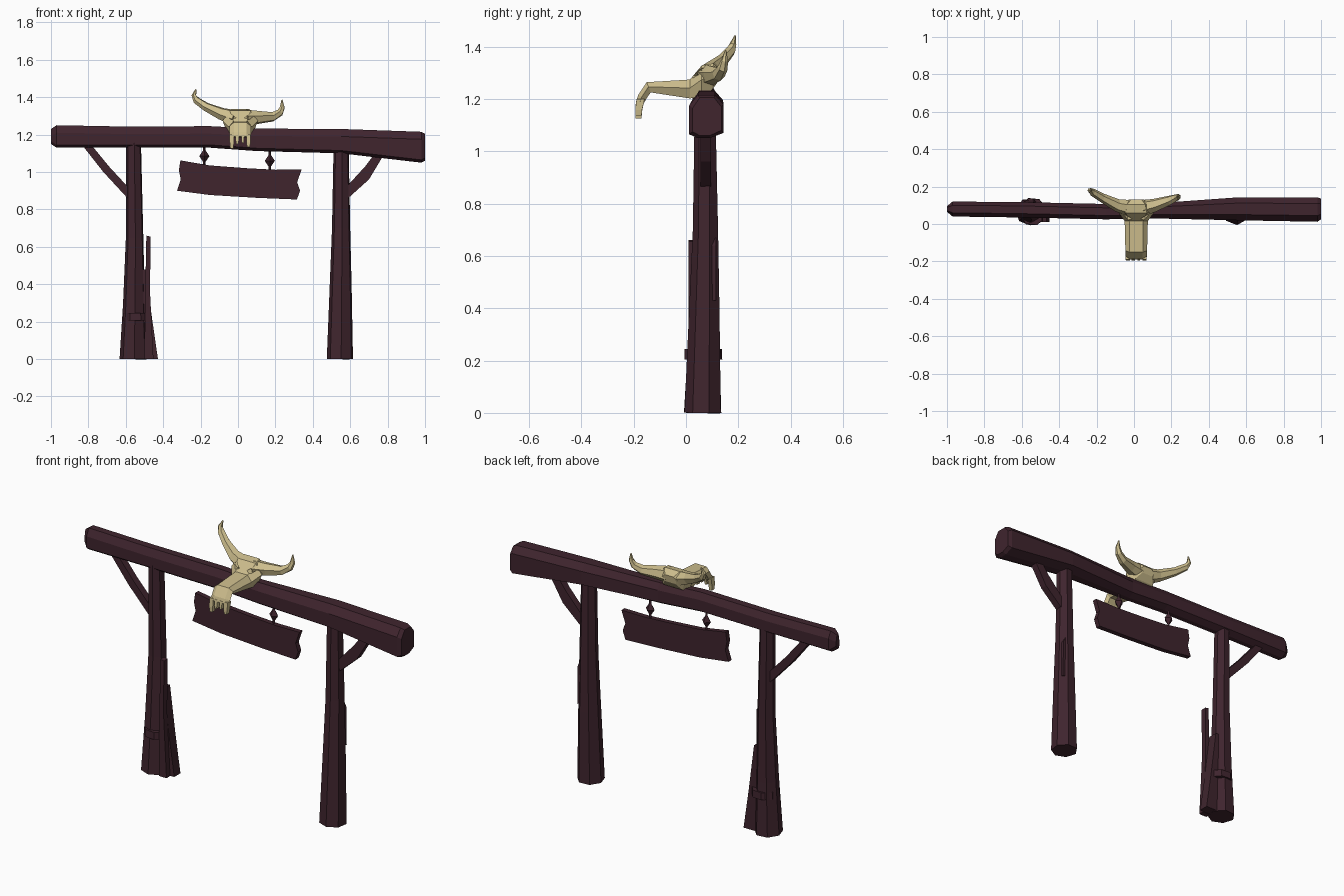
import bpy, bmesh, math
from mathutils import Vector


def material(name, rgb):
    m = bpy.data.materials.new(name)
    m.diffuse_color = (*rgb, 1)
    return m


WOOD = material("dark_wood", (0.050, 0.018, 0.027))
BONE = material("old_bone", (0.62, 0.52, 0.27))


def loft(name, rings, mat):
    """Skin a list of equal-sized point rings and cap both ends."""
    bm = bmesh.new()
    vs = [[bm.verts.new(p) for p in r] for r in rings]
    n = len(vs[0])
    for a, b in zip(vs, vs[1:]):
        for i in range(n):
            j = (i + 1) % n
            bm.faces.new((a[i], a[j], b[j], b[i]))
    bm.faces.new(vs[0][::-1])
    bm.faces.new(vs[-1])
    bmesh.ops.recalc_face_normals(bm, faces=bm.faces[:])
    me = bpy.data.meshes.new(name)
    bm.to_mesh(me)
    bm.free()
    me.materials.append(mat)
    ob = bpy.data.objects.new(name, me)
    bpy.context.collection.objects.link(ob)
    return ob


def tube(name, path, mat, sides=6, phase=0.3):
    """Tapered tube along (x, y, z, radius) points."""
    rings = []
    for i, (x, y, z, r) in enumerate(path):
        a = Vector(path[max(i - 1, 0)][:3])
        b = Vector(path[min(i + 1, len(path) - 1)][:3])
        t = (b - a).normalized()
        u = Vector((0, 1, 0)).cross(t).normalized()
        v = t.cross(u)
        rings.append([Vector((x, y, z)) + r * (math.cos(k) * u + math.sin(k) * v)
                      for k in (phase + math.tau * s / sides for s in range(sides))])
    return loft(name, rings, mat)


def slab(name, outline, y0, y1, mat=WOOD):
    """Front-view outline given depth along y."""
    return loft(name, [[(x, y, z) for x, z in outline] for y in (y0, y1)], mat)


def beam_ring(x, zt, zb, y0, y1):
    c, w = (y0 + y1) / 2, y1 - y0
    return [(x, c - .25 * w, zt), (x, c + .25 * w, zt), (x, y1, zt - .035),
            (x, y1, zb + .02), (x, c + .1 * w, zb), (x, c - .25 * w, zb), (x, y0, zb + .015),
            (x, y0, zt - .04)]


# Crossbeam, warped along its length
loft("crossbeam", [beam_ring(*s) for s in (
    (-1.0, 1.23, 1.15, .065, .095), (-.97, 1.25, 1.13, .04, .12),
    (-.6, 1.243, 1.13, .035, .117), (-.15, 1.245, 1.13, .025, .107),
    (.1, 1.232, 1.112, .03, .11), (.55, 1.23, 1.10, .02, .142),
    (.98, 1.215, 1.05, .012, .143), (1.0, 1.205, 1.06, .025, .135))], WOOD)

# Posts, flared at the foot
tube("left_post", [(-.56, .066, 0, .074), (-.555, .07, .3, .06), (-.552, .075, .65, .048),
                   (-.558, .074, 1.16, .041)], WOOD, 7)
tube("right_post", [(.546, .066, 0, .072), (.55, .072, .4, .06), (.552, .076, .7, .05),
                    (.552, .074, 1.16, .041)], WOOD, 7)

# Diagonal braces
slab("left_brace", [(-.83, 1.14), (-.78, 1.14), (-.69, 1.03), (-.57, .90), (-.57, .84),
                    (-.60, .87), (-.72, 1.0)], .055, .095)
slab("right_brace", [(.79, 1.11), (.74, 1.11), (.68, 1.03), (.57, .91), (.57, .85),
                     (.60, .87), (.70, .96)], .055, .095)

# Repair planks and strap on the left post, splinter on the right post
slab("tall_plank", [(-.50, 0), (-.452, 0), (-.47, .35), (-.468, .655), (-.49, .66), (-.497, .3)],
     .01, .042)
slab("short_plank", [(-.51, 0), (-.428, 0), (-.46, .22), (-.493, .48), (-.52, .48)], .045, .1)
tube("post_strap", [(-.542, .066, .205, .076), (-.542, .066, .245, .074)], WOOD, 8)
slab("post_splinter", [(.57, .43), (.596, .43), (.594, .64), (.58, .67), (.57, .66)], .08, .115)

# Hanging sign board with ragged ends
slab("sign_board", [(-.308, 1.062), (-.15, 1.035), (.05, 1.02), (.2, 1.012), (.34, 1.013),
                    (.316, .945), (.332, .90), (.315, .853), (.1, .862), (-.15, .877),
                    (-.326, .90), (-.306, .96), (-.316, 1.01)], .06, .088)

# Hangers: rod with a diamond knot
for side, x, z in (("left", -.18, 1.085), ("right", .17, 1.06)):
    tube(side + "_hanger", [(x, .075, z - .06, .007), (x, .075, z - .03, .007),
                            (x, .075, z, .027), (x, .075, z + .03, .007),
                            (x, .075, z + .07, .007)], WOOD, 4, 0)

# Skull body: cross-sections from nose to back of head
CX = .012


def skull_ring(yt, zt, yb, zb, hw):
    ym, zm = yt * .55 + yb * .45, zt * .55 + zb * .45
    return [(CX - .6 * hw, yt, zt), (CX + .6 * hw, yt, zt), (CX + hw, ym, zm),
            (CX + .75 * hw, yb, zb), (CX - .75 * hw, yb, zb), (CX - hw, ym, zm)]


skull = loft("skull", [skull_ring(*s) for s in (
    (-.19, 1.19, -.160, 1.185, .056), (-.183, 1.215, -.152, 1.20, .057),
    (-.15, 1.264, -.135, 1.225, .058), (.015, 1.274, .015, 1.202, .062),
    (.06, 1.328, .06, 1.208, .094), (.105, 1.336, .10, 1.235, .08),
    (.132, 1.31, .125, 1.27, .045))], BONE)

# Eye sockets cut into the brow
for s in (-1, 1):
    x = CX + s * .043
    eye = loft("eye_cutter", [[(x - s * .02, y, z - .012), (x + s * .026, y, z + .02),
                               (x + s * .024, y, z - .008), (x + s * .004, y, z - .022)]
                              for y, z in ((-.03, 1.302), (.075, 1.302))], BONE)
    eye.hide_render = True
    eye.hide_set(True)
    cut = skull.modifiers.new("eye", "BOOLEAN")
    cut.operation, cut.solver, cut.object = "DIFFERENCE", "EXACT", eye

# Nose prongs
for i, (x, w, low) in enumerate(((-.033, .011, 1.125), (-.004, .008, 1.15),
                                 (.026, .007, 1.155), (.056, .011, 1.135))):
    loft(f"nose_prong_{i + 1}", [[(x - k * w, y0, z), (x + k * w, y0, z),
                                  (x + k * w, y1, z), (x - k * w, y1, z)]
                                 for y0, y1, z, k in ((-.189, -.158, 1.20, 1.1),
                                                      (-.194, -.168, 1.15 + (low - 1.12) / 2, 1),
                                                      (-.193, -.17, low, .7))], BONE)

# Horns, one swept higher than the other
tube("left_horn", [(-.02, .085, 1.29, .045), (-.09, .10, 1.312, .034), (-.17, .14, 1.348, .024),
                   (-.222, .17, 1.383, .020), (-.236, .18, 1.41, .013),
                   (-.225, .188, 1.442, .003)], BONE)
tube("right_horn", [(.045, .085, 1.29, .045), (.11, .10, 1.292, .036), (.185, .125, 1.295, .026),
                    (.225, .14, 1.318, .020), (.237, .147, 1.345, .014),
                    (.235, .152, 1.386, .003)], BONE)
